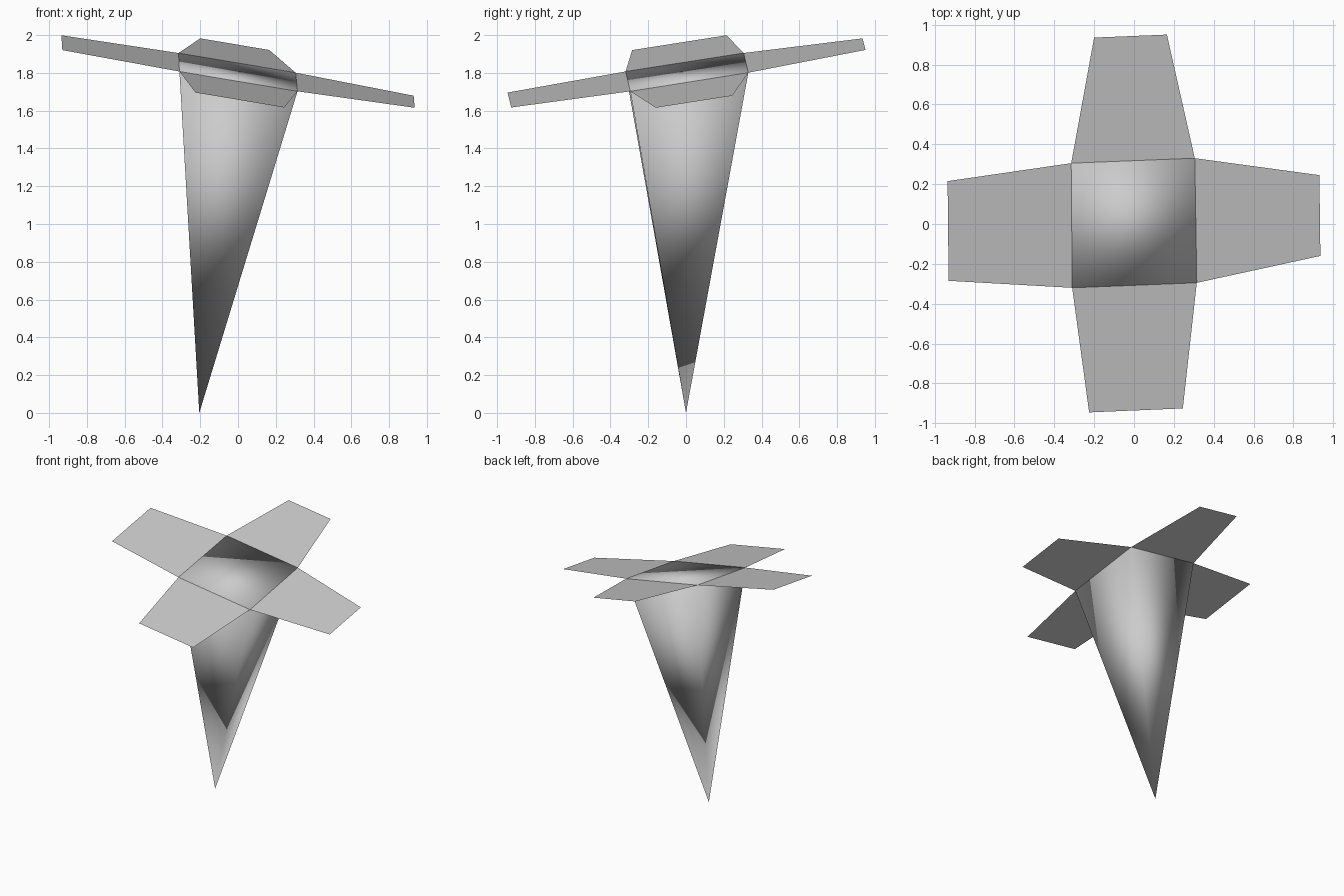
import bpy
import bmesh

if "Cube" in bpy.data.objects:
    bpy.data.objects.remove(bpy.data.objects["Cube"], do_unlink=True)

grey = bpy.data.materials.new("light grey")
grey.use_nodes = True
grey.diffuse_color = (0.6, 0.6, 0.6, 1)
grey.node_tree.nodes["Principled BSDF"].inputs["Base Color"].default_value = (0.6, 0.6, 0.6, 1)


def on_plane(x, y):
    """Point on the tilted plane shared by the lid and the flaps."""
    return (x, y, 1.803 - 0.174 * x + 0.155 * y)


def make_object(name, points, faces, smooth):
    bm = bmesh.new()
    verts = [bm.verts.new(p) for p in points]
    for f in faces:
        bm.faces.new([verts[i] for i in f]).smooth = smooth
    mesh = bpy.data.meshes.new(name)
    bm.to_mesh(mesh)
    bm.free()
    mesh.materials.append(grey)
    obj = bpy.data.objects.new(name, mesh)
    bpy.context.collection.objects.link(obj)


# Rim corners, anticlockwise from front right
rim = [on_plane(-0.31, -0.32), on_plane(0.315, -0.295),
       on_plane(0.305, 0.33), on_plane(-0.315, 0.305)]

# Leaning spike: four walls meeting at the tip, closed by a lid, smooth all over
walls = [((i + 1) % 4, i, 4) for i in range(4)]
make_object("spike_body", rim + [(-0.205, 0, 0)], walls + [(0, 1, 2, 3)], True)

# Four thin tapered flaps, each continuing one rim edge outward
flap_ends = {
    "front_flap": ((-0.225, -0.945), (0.245, -0.925)),
    "left_flap": ((0.935, -0.16), (0.93, 0.245)),
    "back_flap": ((0.165, 0.95), (-0.2, 0.935)),
    "right_flap": ((-0.935, 0.215), (-0.93, -0.285)),
}
for i, (name, (start, end)) in enumerate(flap_ends.items()):
    points = [rim[i], on_plane(*start), on_plane(*end), rim[(i + 1) % 4]]
    make_object(name, points, [(0, 1, 2, 3)], False)
